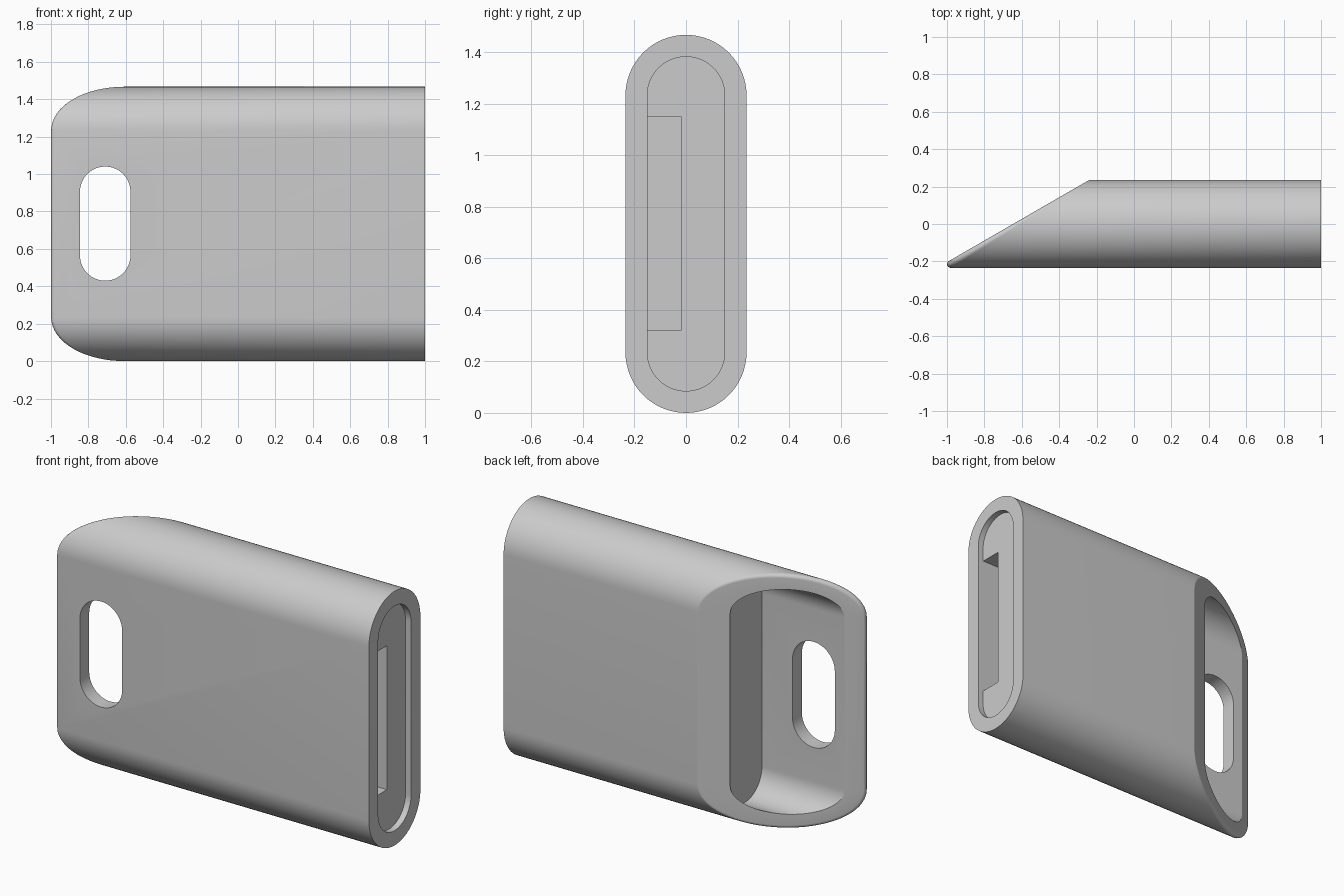
import bpy, bmesh
from math import sin, cos, pi, radians
from mathutils import Vector

cube = bpy.data.objects.get("Cube")
if cube:
    bpy.data.objects.remove(cube, do_unlink=True)

R, HEIGHT, WALL, FILLET = 0.235, 1.467, 0.085, 0.02
MID = HEIGHT / 2
STEPS = 32
SLANT = Vector((-sin(radians(30)), cos(radians(30)), 0))   # normal of the slanted mouth
SLANT_D = SLANT.dot(Vector((-0.24, R, 0)))

grey = bpy.data.materials.new("light_grey")
grey.use_nodes = True
grey.diffuse_color = (0.6, 0.6, 0.6, 1)
grey.node_tree.nodes["Principled BSDF"].inputs["Base Color"].default_value = (0.6, 0.6, 0.6, 1)


def stadium(radius, half_height):
    """Points (a, b) of an upright stadium with their outward normals."""
    pts = []
    for side in (1, -1):
        for i in range(STEPS + 1):
            t = pi * i / STEPS
            n = (side * cos(t), side * sin(t))
            pts.append((radius * n[0], radius * n[1] + side * (half_height - radius), n))
    return pts


def on_slant(y, z, inset=0.0):
    x = (SLANT_D - inset - SLANT.y * y) / SLANT.x
    return Vector((x, y, z))


def loft(name, rings):
    """Closed solid from matching rings, capped at both ends."""
    bm = bmesh.new()
    loops = [[bm.verts.new(p) for p in ring] for ring in rings]
    n = len(loops[0])
    for a, b in zip(loops, loops[1:]):
        for i in range(n):
            j = (i + 1) % n
            bm.faces.new((a[i], a[j], b[j], b[i]))
    bm.faces.new(loops[0][::-1])
    bm.faces.new(loops[-1])
    bmesh.ops.recalc_face_normals(bm, faces=bm.faces)
    mesh = bpy.data.meshes.new(name)
    bm.to_mesh(mesh)
    bm.free()
    obj = bpy.data.objects.new(name, mesh)
    bpy.context.collection.objects.link(obj)
    obj.data.materials.append(grey)
    return obj


def flat_ring(points, x):
    return [Vector((x, a, b + MID)) for a, b, n in points]


outer = stadium(R, MID)
inner = stadium(R - WALL, MID - WALL)
core = stadium(R - FILLET, MID - FILLET)

# Sleeve: end recess, outer wall, rounded slanted rim, then the cavity
rings = [flat_ring(inner, 0.965), flat_ring(inner, 1), flat_ring(outer, 1)]
for k in range(7):
    ring = []
    for a, b, n in core:
        normal = Vector((0, n[0], n[1]))
        direction = normal.slerp(SLANT, k / 6) if hasattr(normal, "slerp") else normal
        ring.append(on_slant(a, b + MID, FILLET) + FILLET * direction)
    rings.append(ring)
rings.append([on_slant(a, b + MID) for a, b, n in inner])
rings.append(flat_ring(inner, -0.38))
sleeve = loft("sleeve_body", rings)

# Window through the front wall
window = stadium(0.135, 0.305)
window_cutter = loft("window_cutter", [
    [Vector((a - 0.71, y, b + 0.735)) for a, b, n in window] for y in (-0.4, -0.06)])

# Blind slot in the recessed end
slot_cutter = loft("slot_cutter", [
    [Vector((x, y, z)) for y, z in ((-0.149, 0.32), (-0.02, 0.32), (-0.02, 1.15), (-0.149, 1.15))]
    for x in (0.4, 0.98)])

bpy.context.view_layer.objects.active = sleeve
for cutter in (window_cutter, slot_cutter):
    cutter.hide_render = True
    mod = sleeve.modifiers.new("cut", 'BOOLEAN')
    mod.operation = 'DIFFERENCE'
    mod.solver = 'EXACT'
    mod.object = cutter
    bpy.ops.object.modifier_apply(modifier=mod.name)
    bpy.data.objects.remove(cutter, do_unlink=True)

bpy.ops.object.select_all(action='DESELECT')
sleeve.select_set(True)
bpy.ops.object.shade_smooth_by_angle(angle=radians(25))
